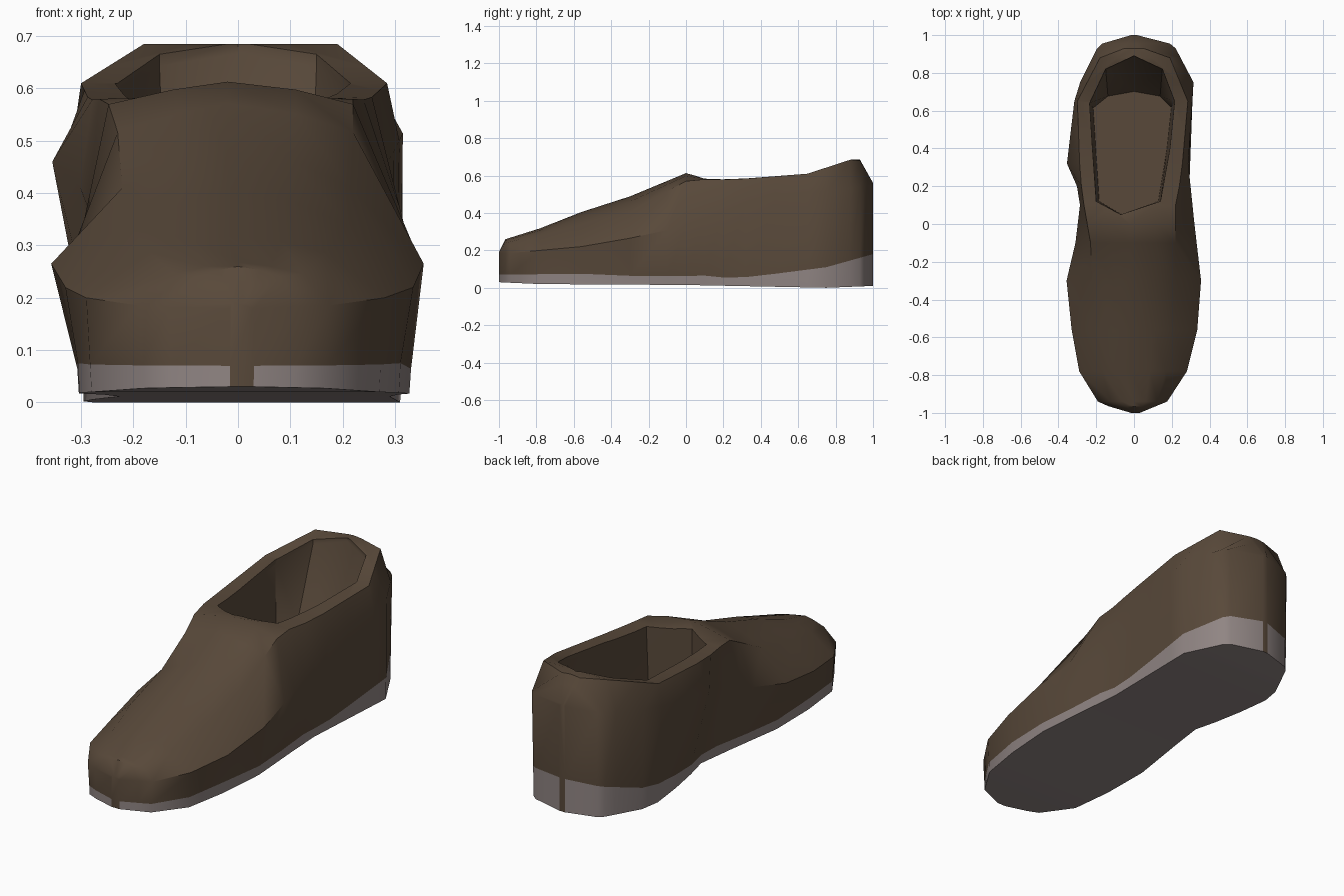
import bpy, bmesh, math

cube = bpy.data.objects.get("Cube")
if cube:
    bpy.data.objects.remove(cube, do_unlink=True)


def make_material(name, colour):
    mat = bpy.data.materials.new(name)
    mat.use_nodes = True
    mat.diffuse_color = (*colour, 1)
    mat.node_tree.nodes["Principled BSDF"].inputs["Base Color"].default_value = (*colour, 1)
    return mat


brown = make_material("brown_leather", (0.098, 0.066, 0.042))
grey = make_material("grey_rubber", (0.28, 0.235, 0.228))


def at(curve, y):
    """Linear interpolation of (y, value) pairs."""
    for (y0, v0), (y1, v1) in zip(curve, curve[1:]):
        if y <= y1:
            return v0 + (v1 - v0) * max(0, y - y0) / (y1 - y0)
    return curve[-1][1]


# Side profiles: heights along the length
sole_bottom = [(-1, .03), (-.8, .02), (0, .015), (.75, 0), (1, .01)]
sole_top = [(-1, .07), (-.56, .075), (-.2, .06), (.1, .065), (.25, .05), (.4, .065), (.75, .11), (1, .18)]
wide_z = [(-1, .18), (-.56, .22), (-.3, .265), (0, .33), (.32, .46), (.65, .5), (1, .55)]
shoulder_z = [(-1, .19), (-.965, .24), (-.56, .34), (-.3, .41), (0, .57), (.1, .58),
              (.25, .578), (.65, .61), (.88, .685), (.93, .68), (1, .56)]
top_z = [(-1, .19), (-.965, .26), (-.8, .31), (-.47, .44), (-.32, .48), (0, .613), (.1, .585),
         (.25, .58), (.65, .61), (.88, .685), (.93, .685), (1, .56)]

# Plan outlines: half widths along the length, left side is +x
left_wide = [(-1, .03), (-.93, .2), (-.78, .28), (-.56, .335), (-.3, .355), (0, .32),
             (.32, .287), (.75, .315), (.95, .21), (1, .015)]
right_wide = [(-1, .015), (-.95, .185), (-.78, .29), (-.56, .33), (-.3, .357), (-.1, .31),
              (.15, .28), (.32, .355), (.7, .31), (.95, .185), (1, .015)]
left_sole = [(-1, .03), (-.93, .19), (-.78, .27), (-.4, .335), (.2, .29), (.75, .31), (.95, .2), (1, .015)]
right_sole = [(-1, .015), (-.95, .175), (-.78, .28), (-.4, .32), (.2, .225), (.4, .27),
              (.7, .3), (.95, .18), (1, .015)]
left_shoulder = [(-1, .025), (-.93, .14), (-.56, .21), (-.1, .22), (.1, .22), (.25, .25),
                 (.65, .285), (.88, .19), (.93, .05), (1, .01)]
right_shoulder = [(-1, .012), (-.93, .14), (-.56, .21), (-.1, .23), (.1, .265), (.25, .285),
                  (.65, .3), (.88, .18), (.93, .05), (1, .01)]


def half_section(y, sole, wide, shoulder, sign):
    """Points from the ground up to beside the centre line."""
    s, sz, tz = at(shoulder, y), at(shoulder_z, y), at(top_z, y)
    pts = [(at(sole, y), at(sole_bottom, y)), (at(sole, y) * 1.01, at(sole_top, y)),
           (at(wide, y), at(wide_z, y)), (s, sz), (s * .5, tz + (sz - tz) * .35)]
    return [(sign * x, y, z) for x, z in pts]


def skin(bm, rings, cap=True):
    """Bridge closed rings of equal length, giving back the quads by column."""
    loops = [[bm.verts.new(p) for p in ring] for ring in rings]
    columns = []
    n = len(loops[0])
    for i in range(n):
        j = (i + 1) % n
        columns.append([bm.faces.new((a[i], a[j], b[j], b[i])) for a, b in zip(loops, loops[1:])])
    if cap:
        bm.faces.new(loops[0])
        bm.faces.new(loops[-1])
    bmesh.ops.recalc_face_normals(bm, faces=bm.faces)
    return columns


def finish(bm, name, mats):
    mesh = bpy.data.meshes.new(name)
    bm.to_mesh(mesh)
    bm.free()
    obj = bpy.data.objects.new(name, mesh)
    bpy.context.collection.objects.link(obj)
    for m in mats:
        mesh.materials.append(m)
    return obj


# Shoe body, lofted from toe to heel
stations = [-1, -.965, -.94, -.78, -.56, -.3, -.1, 0, .1, .2, .32, .48, .65, .75, .88, .93, .955, 1]
sections = []
for y in stations:
    left = half_section(y, left_sole, left_wide, left_shoulder, 1)
    right = half_section(y, right_sole, right_wide, right_shoulder, -1)
    sections.append(left + [(-.02 if abs(y) < .9 else 0, y, at(top_z, y))] + right[::-1])

bm = bmesh.new()
columns = skin(bm, sections)
last = len(columns) - 1
# Sole strip on both sides and the underside are grey
for index in (0, last - 1, last):
    for face in columns[index]:
        face.material_index = 1
shoe = finish(bm, "shoe_body", [brown, grey])

# Foot opening, cut with a tapered well that slopes up at the heel
opening = [(-.07, .05), (.14, .12), (.19, .4), (.215, .65), (.15, .82), (0, .89),
           (-.15, .82), (-.235, .64), (-.22, .4), (-.2, .12)]
floor = [(x * .92, y if y < .6 else .6 + (y - .6) * .35, .3) for x, y in opening]
rim = [(x, y, .57 + .1 * max(0, y - .6) / .3) for x, y in opening]
above = [(x, y, .85) for x, y in opening]
bm = bmesh.new()
skin(bm, [floor, rim, above])
bmesh.ops.triangulate(bm, faces=bm.faces)
cutter = finish(bm, "opening_cutter", [brown])
cutter.hide_render = True

cut = shoe.modifiers.new("foot_opening", 'BOOLEAN')
cut.operation = 'DIFFERENCE'
cut.solver = 'EXACT'
cut.object = cutter
bpy.ops.object.select_all(action='DESELECT')
bpy.context.view_layer.objects.active = shoe
shoe.select_set(True)
bpy.ops.object.modifier_apply(modifier=cut.name)
bpy.data.objects.remove(cutter, do_unlink=True)

bpy.ops.object.shade_smooth_by_angle(angle=math.radians(38))
